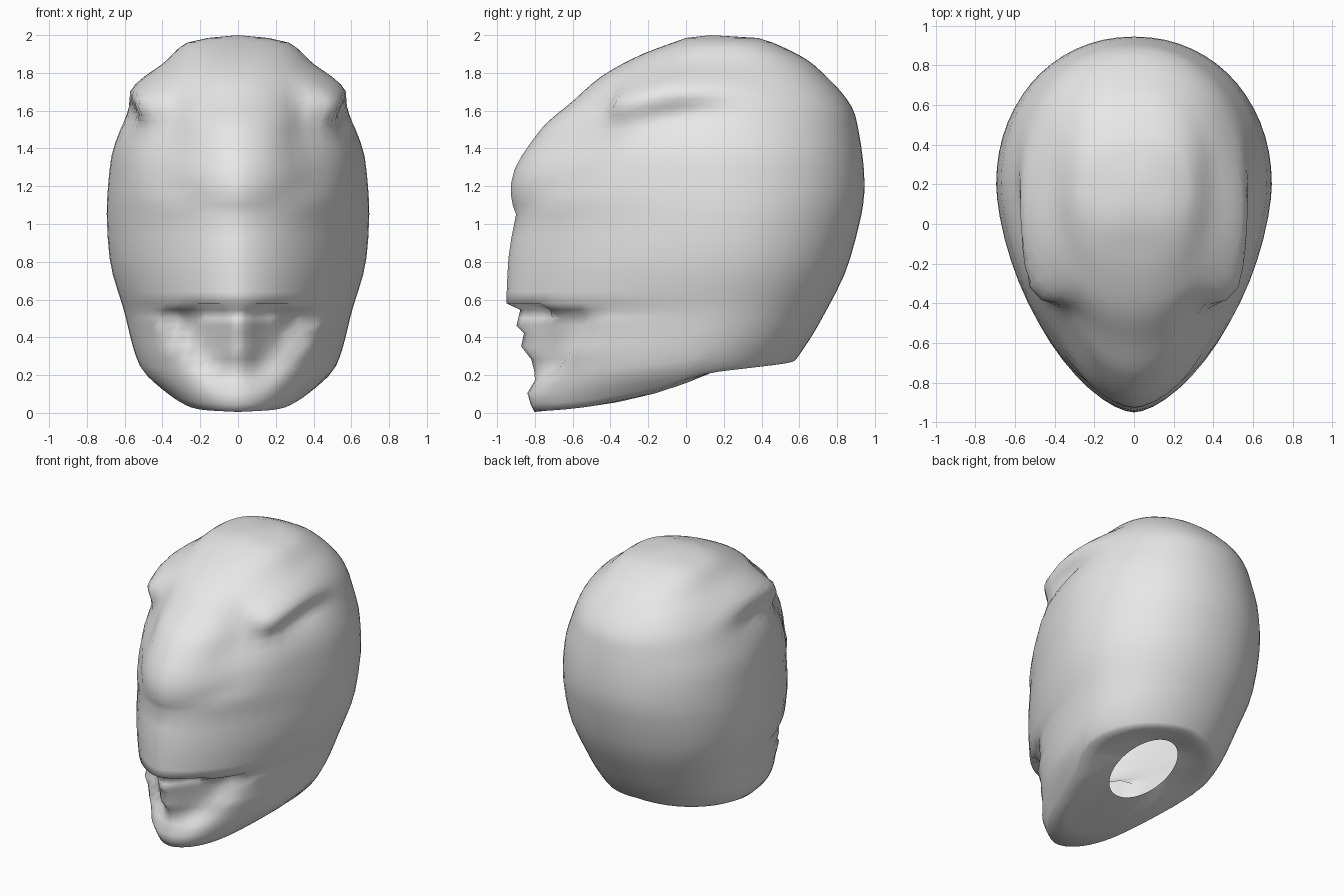
import bpy, bmesh, math

if "Cube" in bpy.data.objects:
    bpy.data.objects.remove(bpy.data.objects["Cube"], do_unlink=True)

SIDES = 60

# Outline tables: (height, value)
FRONT = [(0, -.8), (.04, -.82), (.1, -.84), (.17, -.8), (.28, -.82), (.35, -.875), (.42, -.86),
         (.46, -.9), (.545, -.88), (.58, -.95), (.82, -.94), (1.05, -.91), (1.1, -.93), (1.22, -.925),
         (1.5, -.77), (1.65, -.6), (1.78, -.45), (1.9, -.23), (1.96, -.07), (1.985, 0)]
BACK = [(0, .3), (.1, .42), (.28, .58), (.5, .72), (.82, .87), (1.2, .945), (1.56, .9),
        (1.84, .68), (1.96, .46), (1.985, .38)]
WIDTH = [(0, .26), (.04, .3), (.25, .52), (.545, .605), (.82, .68), (1.05, .695), (1.33, .675),
         (1.5, .625), (1.65, .56), (1.78, .465), (1.84, .4), (1.96, .27), (1.985, .16)]
WIDEST = [(0, -.3), (.1, -.18), (.28, .05), (.58, .16), (1.05, .2), (1.65, .2), (1.985, .18)]
FRONT_ROUNDNESS = [(0, 2), (.5, 1.7), (1.2, 1.65), (1.65, 1.85), (1.96, 2.4)]
BACK_ROUNDNESS = [(0, 2.1), (1.5, 2.1), (1.96, 2.5)]
# Height of the lower rim by angle from the front, in degrees
RIM = [(0, .005), (40, .015), (60, .03), (75, .06), (88, .1), (98, .19), (110, .22), (180, .28)]
LEVELS = [0, .04, .1, .17, .22, .28, .35, .42, .46, .5, .545, .58, .64, .73, .82, .93, 1.05, 1.1, 1.16,
          1.22, 1.29, 1.36, 1.43, 1.5, 1.54, 1.58, 1.62, 1.66, 1.7, 1.74, 1.78, 1.81, 1.84, 1.87, 1.9,
          1.93, 1.96, 1.985]
LIP = .58


def slope(table, i):
    """Tangent at a table entry that never overshoots its neighbours."""
    if i == 0 or i == len(table) - 1:
        i = max(1, i)
        return (table[i][1] - table[i - 1][1]) / (table[i][0] - table[i - 1][0])
    a, b = slope(table[i - 1:i + 1], 0), slope(table[i:i + 2], 0)
    return 2 * a * b / (a + b) if a * b > 0 else 0


def look_up(table, z):
    z = max(table[0][0], min(table[-1][0], z))
    i = next(k for k in range(len(table) - 1) if z <= table[k + 1][0])
    (a, u), (b, v) = table[i], table[i + 1]
    h, t = b - a, (z - a) / (b - a)
    ease = t * t * (3 - 2 * t)
    return (u + (v - u) * ease + h * t * (1 - t) ** 2 * slope(table, i)
            - h * t * t * (1 - t) * slope(table, i + 1))


def smooth(t):
    t = max(0, min(1, t))
    return t * t * (3 - 2 * t)


def bell(t):
    return math.exp(-t * t)


def relief(x, y, z):
    """Outward offset that shapes the mouth, visor edge and side crests."""
    x = abs(x)
    out = 0
    if y < -.3:
        # mouth hollow, with a drooping upper lip and a wide curved lower lip
        lower = .13 + 5 * x ** 3
        upper = LIP - .01 - .4 * x * x
        if lower < z < upper and x < .44:
            out -= .085 * smooth((z - lower) / .13) * smooth((x + .02) / .2) * smooth((.44 - x) / .08)
        # visor edge
        out -= .015 * bell((z - 1.08 - .9 * x * x) / .05) * smooth((.5 - x) / .1)
    # hollows on either side of the forehead band
    out -= .05 * bell((x - .36) / .12) * bell((z - 1.48) / .22) * smooth((-.25 - y) / .15)
    # raised crest, rounded above, and the hollow beneath it
    if x > .15 and z > 1.3:
        arch = 1.72 - .5 * (y - .12) ** 2
        start = smooth((y + .46) / .16)
        rise = bell((z - arch) / (.1 if z > arch else .075))
        out += .1 * start * (1 - smooth((y + .35) / .95)) * rise
        out -= .035 * bell((y + .02) / .2) * bell((z - arch + .14) / .06)
    return out


def shell_point(angle, level):
    off = math.degrees(min(angle, 2 * math.pi - angle))
    rim = look_up(RIM, off)
    z = level if level >= LIP else rim + level / LIP * (LIP - rim)
    s, c = math.sin(angle), math.cos(angle)
    mid = look_up(WIDEST, z)
    p = look_up(FRONT_ROUNDNESS if c > 0 else BACK_ROUNDNESS, z)
    reach = mid - look_up(FRONT, z) if c > 0 else look_up(BACK, z) - mid
    x = math.copysign(abs(s) ** (2 / p), s) * look_up(WIDTH, z)
    y = mid - math.copysign(abs(c) ** (2 / p), c) * reach
    d = relief(x, y, z)
    return (x + s * d, y - c * d, z)


# Head shell, lofted upward from the rim
bm = bmesh.new()
angles = [2 * math.pi * i / SIDES for i in range(SIDES)]
rings = [[bm.verts.new(shell_point(a, level)) for a in angles] for level in LEVELS]

# Underside, drawn in from the rim to the tilted neck opening
rim = [v.co.copy() for v in rings[0]]
for t in (.3, .65, 1):
    ring = []
    for a, v in zip(angles, rim):
        hx, hy = .2 * math.sin(a), .1 - .27 * math.cos(a)
        hz = .2 + .35 * (hy - .1)
        ring.append(bm.verts.new((v.x + (hx - v.x) * t, v.y + (hy - v.y) * t,
                                  v.z + (hz - v.z) * t ** 1.4)))
    rings.insert(0, ring)

for low, high in zip(rings, rings[1:]):
    for i in range(SIDES):
        j = (i + 1) % SIDES
        bm.faces.new((low[i], low[j], high[j], high[i]))

# Crown
crown = bm.verts.new((0, .13, 2))
for i in range(SIDES):
    bm.faces.new((rings[-1][i], rings[-1][(i + 1) % SIDES], crown))
bmesh.ops.recalc_face_normals(bm, faces=bm.faces)

mesh = bpy.data.meshes.new("helmet_shell")
bm.to_mesh(mesh)
bm.free()
helmet = bpy.data.objects.new("helmet_shell", mesh)
bpy.context.collection.objects.link(helmet)

# Plain light grey
grey = bpy.data.materials.new("light_grey")
grey.use_nodes = True
colour = (.8, .8, .8, 1)
grey.diffuse_color = colour
grey.node_tree.nodes["Principled BSDF"].inputs["Base Color"].default_value = colour
mesh.materials.append(grey)

bpy.ops.object.select_all(action='DESELECT')
helmet.select_set(True)
bpy.context.view_layer.objects.active = helmet
bpy.ops.object.shade_smooth_by_angle(angle=math.radians(80))
